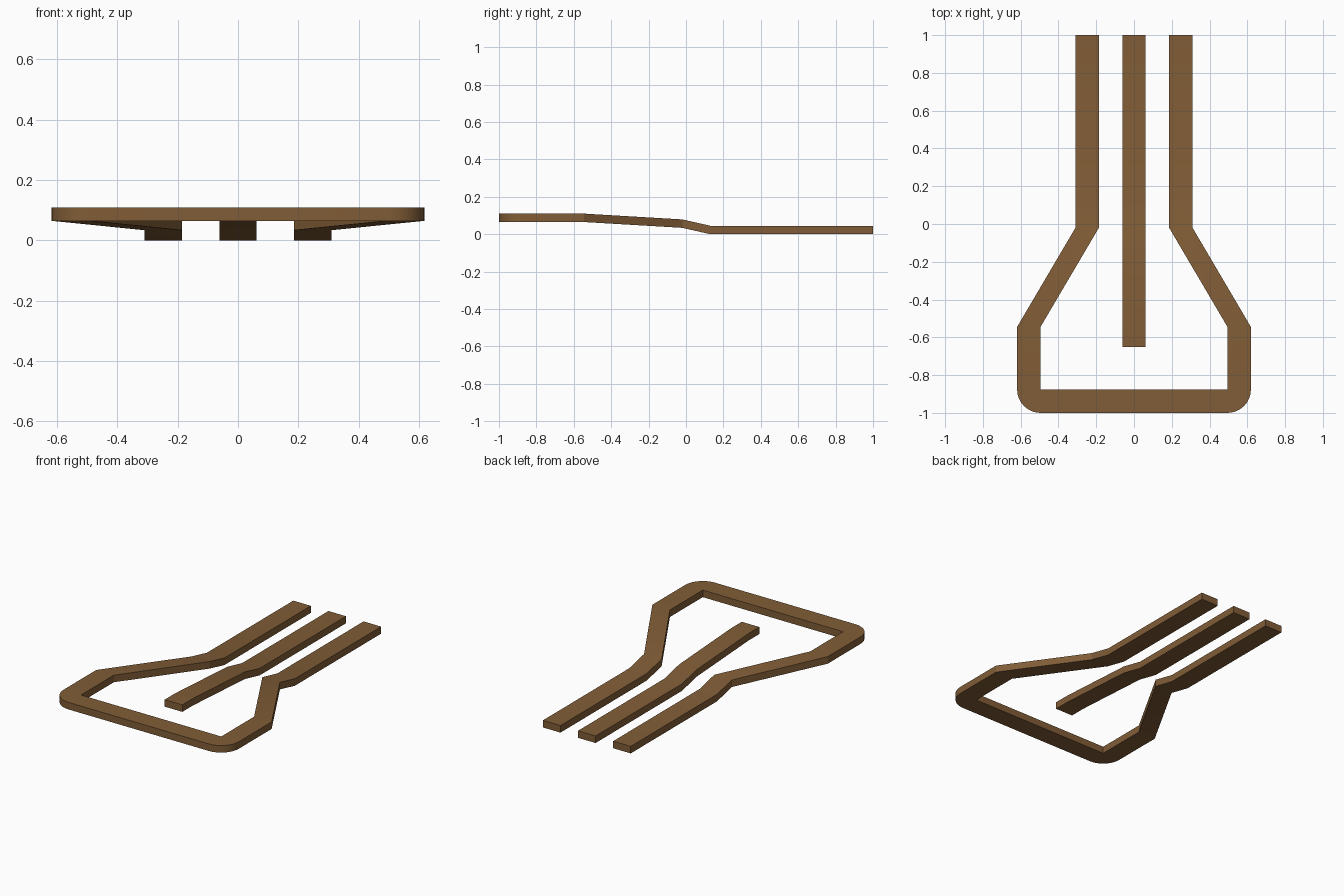
import bpy
import bmesh
from math import sin, cos, pi

cube = bpy.data.objects.get("Cube")
if cube:
    bpy.data.objects.remove(cube, do_unlink=True)

THICK = 0.045   # bar thickness
WIDTH = 0.124   # bar width
# Bottom height along the length, front to back
BENDS = [(-1.0, 0.065), (-0.545, 0.065), (-0.02, 0.034), (0.13, 0.0), (1.0, 0.0)]

brown = bpy.data.materials.new("warm brown")
brown.use_nodes = True
COLOUR = (0.22, 0.11, 0.038, 1)
brown.diffuse_color = COLOUR
brown.node_tree.nodes["Principled BSDF"].inputs["Base Color"].default_value = COLOUR


def height(y):
    for (y0, z0), (y1, z1) in zip(BENDS, BENDS[1:]):
        if y <= y1:
            return z0 + (z1 - z0) * max(0, y - y0) / (y1 - y0)
    return BENDS[-1][1]


def make_bar(name, stations):
    """Bridge pairs of edge points into a ribbon, then thicken it upward."""
    bm = bmesh.new()
    rows = [[bm.verts.new((x, y, height(y))) for x, y in pair] for pair in stations]
    for (a, b), (c, d) in zip(rows, rows[1:]):
        bm.faces.new((a, b, d, c))
    bmesh.ops.remove_doubles(bm, verts=bm.verts, dist=0.0005)
    top = bmesh.ops.extrude_face_region(bm, geom=bm.faces[:], use_keep_orig=True)
    verts = [g for g in top["geom"] if isinstance(g, bmesh.types.BMVert)]
    bmesh.ops.translate(bm, verts=verts, vec=(0, 0, THICK))
    bmesh.ops.recalc_face_normals(bm, faces=bm.faces)
    mesh = bpy.data.meshes.new(name)
    bm.to_mesh(mesh)
    bm.free()
    mesh.materials.append(brown)
    obj = bpy.data.objects.new(name, mesh)
    bpy.context.collection.objects.link(obj)
    bpy.ops.object.select_all(action='DESELECT')
    obj.select_set(True)
    bpy.context.view_layer.objects.active = obj
    bpy.ops.object.shade_smooth_by_angle(angle=pi / 7)
    return obj


# Flared outer frame: left half as (outer, inner) pairs, then its mirror
half = [((x + WIDTH, y), (x, y)) for x, y in
        [(0.186, 1.0), (0.186, 0.13), (0.186, -0.02), (0.495, -0.545)]]
corner = (0.495, -1 + WIDTH)
for i in range(9):
    a = i / 8 * pi / 2
    half.append(((corner[0] + WIDTH * cos(a), corner[1] - WIDTH * sin(a)), corner))
mirrored = [tuple((-x, y) for x, y in pair) for pair in reversed(half)]
make_bar("outer_frame", half + mirrored)

# Straight middle bar following the same bends
ys = [-0.65] + [y for y, z in BENDS[1:]]
make_bar("middle_bar", [((WIDTH / 2, y), (-WIDTH / 2, y)) for y in sorted(ys)])
